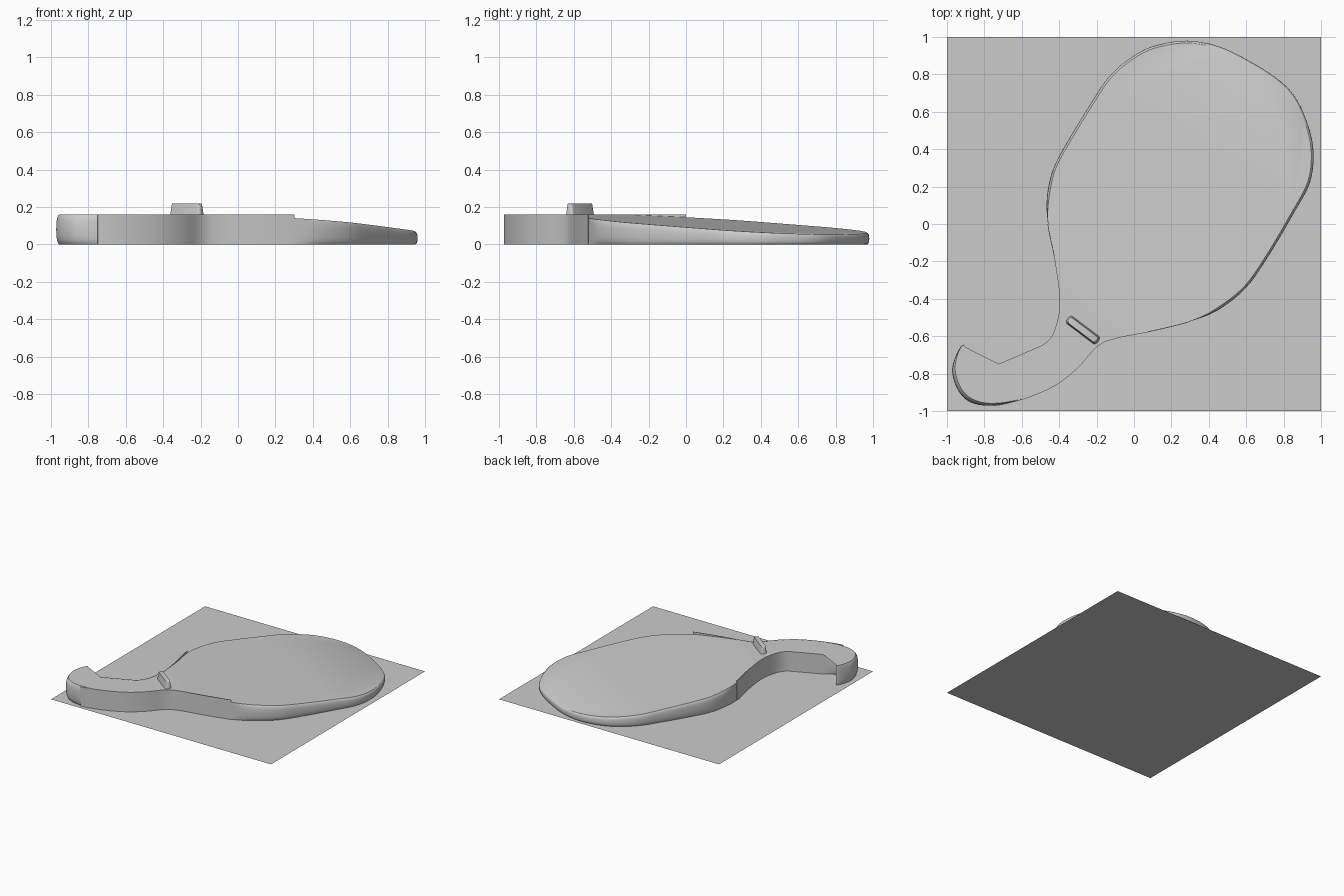
import bpy, bmesh, math
from mathutils import Vector

if "Cube" in bpy.data.objects:
    bpy.data.objects.remove(bpy.data.objects["Cube"])

grey = bpy.data.materials.new("plain_grey")
grey.diffuse_color = (0.6, 0.6, 0.6, 1)
grey.use_nodes = True
grey.node_tree.nodes["Principled BSDF"].inputs["Base Color"].default_value = grey.diffuse_color


def add_object(name, bm, smooth=True):
    mesh = bpy.data.meshes.new(name)
    bm.to_mesh(mesh)
    bm.free()
    ob = bpy.data.objects.new(name, mesh)
    bpy.context.collection.objects.link(ob)
    mesh.materials.append(grey)
    if smooth:
        bpy.ops.object.select_all(action='DESELECT')
        ob.select_set(True)
        bpy.context.view_layer.objects.active = ob
        bpy.ops.object.shade_smooth_by_angle(angle=math.radians(32))
    return ob


# Outline control points, counter-clockwise
right_neck = [(-.75, -.97), (-.58, -.93), (-.42, -.86), (-.3, -.765), (-.2, -.655),
              (-.1, -.61), (.1, -.57), (.3, -.52)]
head = [(.45, -.46), (.6, -.34), (.72, -.17), (.85, .05), (.94, .22), (.96, .38),
        (.93, .53), (.86, .68), (.76, .78), (.6, .88), (.45, .95), (.28, .98),
        (.1, .95), (-.03, .88), (-.14, .78), (-.24, .63), (-.35, .45), (-.43, .3),
        (-.465, .15)]
left_neck = [(-.46, 0), (-.42, -.2), (-.395, -.4), (-.41, -.53), (-.46, -.63),
             (-.58, -.69), (-.72, -.75)]
hook = [(-.8, -.785), (-.87, -.77), (-.91, -.71), (-.905, -.655), (-.922, -.65),
        (-.955, -.71), (-.972, -.79), (-.94, -.89), (-.87, -.955)]
hook_round = [.015, .025, .012, .003, .003, .015, .03, .035, .035]

# Each point carries the roundness of the side there as its third value
ctrl = [Vector((x, y, 0)) for x, y in right_neck]
ctrl += [Vector((x, y, .022)) for x, y in head]
ctrl += [Vector((x, y, 0)) for x, y in left_neck]
ctrl += [Vector((x, y, r)) for (x, y), r in zip(hook, hook_round)]
ctrl[0].z = .02

# Closed smooth curve through the control points
STEPS = 5
outline = []
n = len(ctrl)
for i in range(n):
    a, b, c, d = (ctrl[(i + k) % n] for k in (-1, 0, 1, 2))
    for s in range(STEPS):
        t = s / STEPS
        outline.append(.5 * (2 * b + (c - a) * t + (2 * a - 5 * b + 4 * c - d) * t * t
                             + (3 * b - a - 3 * c + d) * t ** 3))
m = len(outline)


def inward(i):
    d = outline[(i + 1) % m] - outline[i - 1]
    return Vector((-d.y, d.x, 0)).normalized()


def top_height(x, y):
    # flat along the handle, falling away across the head
    return min(.16, .126 - .068 * (.62 * x + .78 * y))


# Body: stacked rounded rings with a flat cap
bm = bmesh.new()
rings = []
LEVELS = 8
for k in range(LEVELS + 1):
    a = -1.25 + 2.5 * k / LEVELS
    inset = 1 - math.cos(a) ** .7
    s = math.sin(a) / math.sin(1.25)
    level = .5 + .5 * math.copysign(abs(s) ** .8, s)
    ring = []
    for i, p in enumerate(outline):
        q = p + inward(i) * max(p.z, 0) * inset
        ring.append(bm.verts.new((q.x, q.y, level)))
    rings.append(ring)
for lo, hi in zip(rings, rings[1:]):
    for i in range(m):
        j = (i + 1) % m
        bm.faces.new((lo[i], lo[j], hi[j], hi[i]))
cap = bm.faces.new(rings[-1])
bmesh.ops.triangulate(bm, faces=[cap])
# Crease where the level handle meets the sloping head
bmesh.ops.bisect_plane(bm, geom=bm.verts[:] + bm.edges[:] + bm.faces[:],
                       plane_co=Vector((.62, .78, 0)) * -.5, plane_no=(.62, .78, 0))
for v in bm.verts:
    v.co.z *= top_height(v.co.x, v.co.y)
add_object("body", bm)


# Thin upright walls along both sides of the neck
def wall(name, first, last):
    bm = bmesh.new()
    rows = []
    for i in range(first * STEPS, last * STEPS + 1):
        p, w = outline[i], inward(i)
        row = []
        for off, z in ((-.003, 0), (-.003, .161), (.001, .161), (.001, 0)):
            q = p + w * off
            row.append(bm.verts.new((q.x, q.y, z)))
        rows.append(row)
    for r, s in zip(rows, rows[1:]):
        for k in range(3):
            bm.faces.new((r[k], s[k], s[k + 1], r[k + 1]))
    bm.faces.new(rows[0])
    bm.faces.new(rows[-1][::-1])
    bmesh.ops.recalc_face_normals(bm, faces=bm.faces)
    add_object(name, bm)


k = len(right_neck) + len(head)
wall("right_wall", 0, len(right_neck) - 1)
wall("left_wall", k, k + len(left_neck) - 1)

# Raised bridge block across the neck, narrower at the top
bm = bmesh.new()
bmesh.ops.create_cube(bm, size=1)
for v in bm.verts:
    top = v.co.z > 0
    v.co.x *= .19 if top else .21
    v.co.y *= .035 if top else .06
    v.co.z = .22 if top else .12
corners = [e for e in bm.edges if abs(e.verts[0].co.y - e.verts[1].co.y) > .02
           and e.verts[0].co.z > .2 and e.verts[1].co.z > .2]
corners += [e for e in bm.edges if abs(e.verts[0].co.z - e.verts[1].co.z) > .05]
bmesh.ops.bevel(bm, geom=corners, offset=.016, segments=4, affect='EDGES', profile=.5)
bridge = add_object("bridge", bm)
bridge.location = (-.273, -.567, 0)
bridge.rotation_euler.z = math.radians(-37)

# Square base sheet
bm = bmesh.new()
bmesh.ops.create_grid(bm, x_segments=1, y_segments=1, size=1)
add_object("base_sheet", bm, smooth=False)
